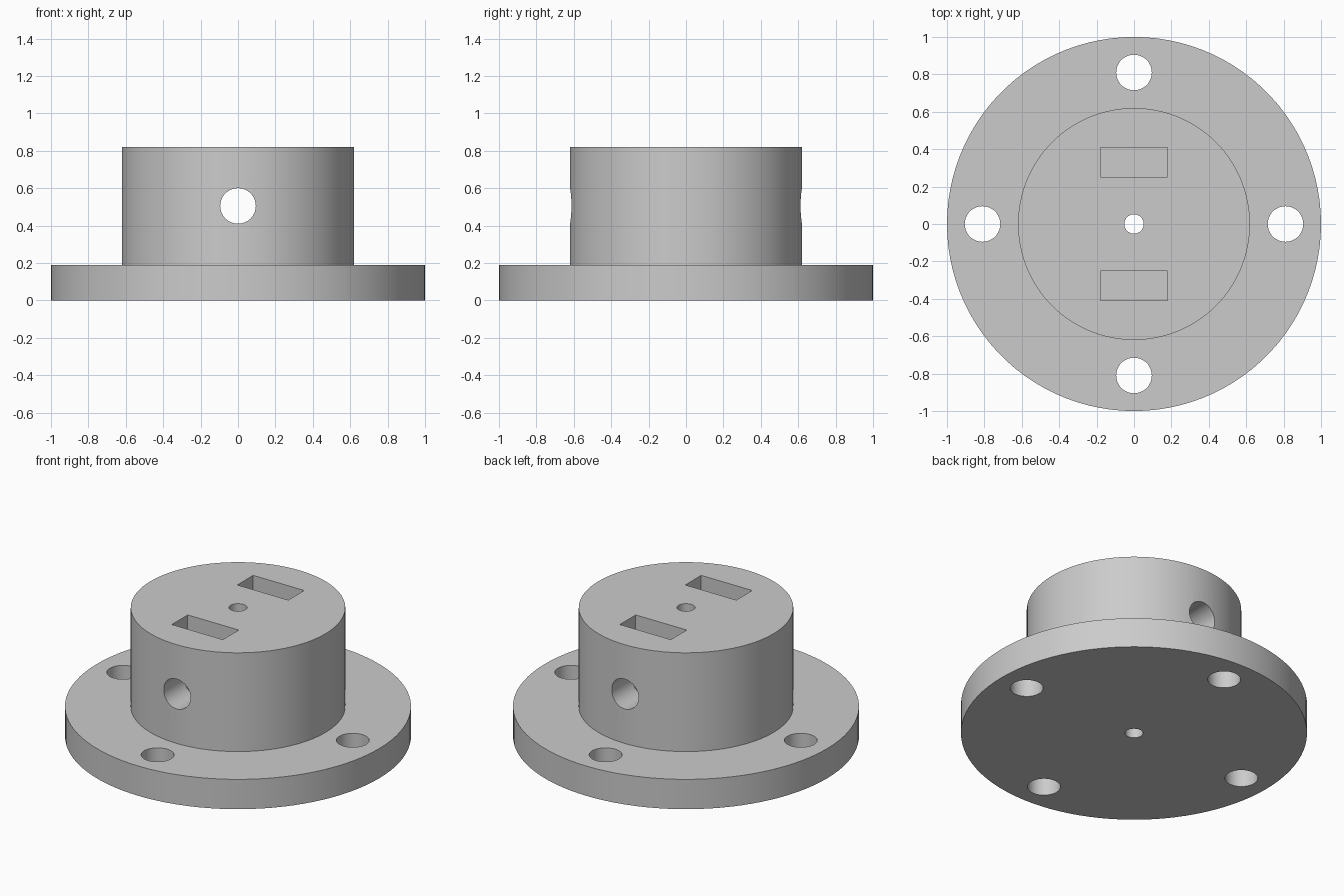
import bpy, bmesh, math
from mathutils import Matrix, Vector

if "Cube" in bpy.data.objects:
    bpy.data.objects.remove(bpy.data.objects["Cube"], do_unlink=True)

SEGMENTS = 100
FLANGE_R, FLANGE_H = 1.0, 0.19
HUB_R, HUB_TOP = 0.62, 0.82
BORE_R, HOLE_R = 0.052, 0.095
BOLT_CIRCLE = 0.81
SCREW_Z = 0.505

grey = bpy.data.materials.new("light grey")
grey.use_nodes = True
grey.diffuse_color = (0.6, 0.6, 0.6, 1)
grey.node_tree.nodes["Principled BSDF"].inputs["Base Color"].default_value = (0.6, 0.6, 0.6, 1)


def make_object(name, bm):
    bmesh.ops.recalc_face_normals(bm, faces=bm.faces)
    mesh = bpy.data.meshes.new(name)
    bm.to_mesh(mesh)
    bm.free()
    mesh.materials.append(grey)
    obj = bpy.data.objects.new(name, mesh)
    bpy.context.collection.objects.link(obj)
    return obj


def add_cylinder(bm, centre, radius, depth, turn=Matrix()):
    bmesh.ops.create_cone(bm, cap_ends=True, segments=64, radius1=radius, radius2=radius,
                          depth=depth, matrix=Matrix.Translation(centre) @ turn)


def cut(target, name, bm):
    cutter = make_object(name, bm)
    cutter.hide_render = True
    mod = target.modifiers.new(name, 'BOOLEAN')
    mod.operation = 'DIFFERENCE'
    mod.solver = 'EXACT'
    mod.object = cutter
    bpy.context.view_layer.objects.active = target
    bpy.ops.object.modifier_apply(modifier=mod.name)
    bpy.data.objects.remove(cutter, do_unlink=True)


# Flange and hub turned as one body around the centre bore
profile = [(BORE_R, 0), (FLANGE_R, 0), (FLANGE_R, FLANGE_H),
           (HUB_R, FLANGE_H), (HUB_R, HUB_TOP), (BORE_R, HUB_TOP)]
bm = bmesh.new()
verts = [bm.verts.new((r, 0, z)) for r, z in profile]
edges = [bm.edges.new((v, verts[(i + 1) % len(verts)])) for i, v in enumerate(verts)]
bmesh.ops.spin(bm, geom=verts + edges, cent=(0, 0, 0), axis=(0, 0, 1),
               angle=math.tau, steps=SEGMENTS, use_merge=True)
bmesh.ops.remove_doubles(bm, verts=bm.verts, dist=0.0001)
body = make_object("flanged_hub", bm)

# Four bolt holes through the flange
bm = bmesh.new()
for i in range(4):
    a = i * math.pi / 2
    add_cylinder(bm, Vector((math.cos(a), math.sin(a), 0)) * BOLT_CIRCLE, HOLE_R, 1)
cut(body, "bolt_holes", bm)

# Cross hole for the clamping screws
bm = bmesh.new()
add_cylinder(bm, (0, 0, SCREW_Z), HOLE_R, 2, Matrix.Rotation(math.pi / 2, 4, 'X'))
cut(body, "cross_hole", bm)

# Two nut slots sunk from the top of the hub, reaching past the cross hole
SLOT_FLOOR = 0.325
bm = bmesh.new()
for side in (-1, 1):
    size = Matrix.Diagonal((0.36, 0.16, 1, 1))
    bmesh.ops.create_cube(bm, size=1, matrix=Matrix.Translation(
        (0, side * 0.33, SLOT_FLOOR + 0.5)) @ size)
cut(body, "nut_slots", bm)

# Smooth round walls with crisp rims
bpy.ops.object.select_all(action='DESELECT')
body.select_set(True)
bpy.context.view_layer.objects.active = body
bpy.ops.object.shade_smooth_by_angle(angle=math.radians(30))
